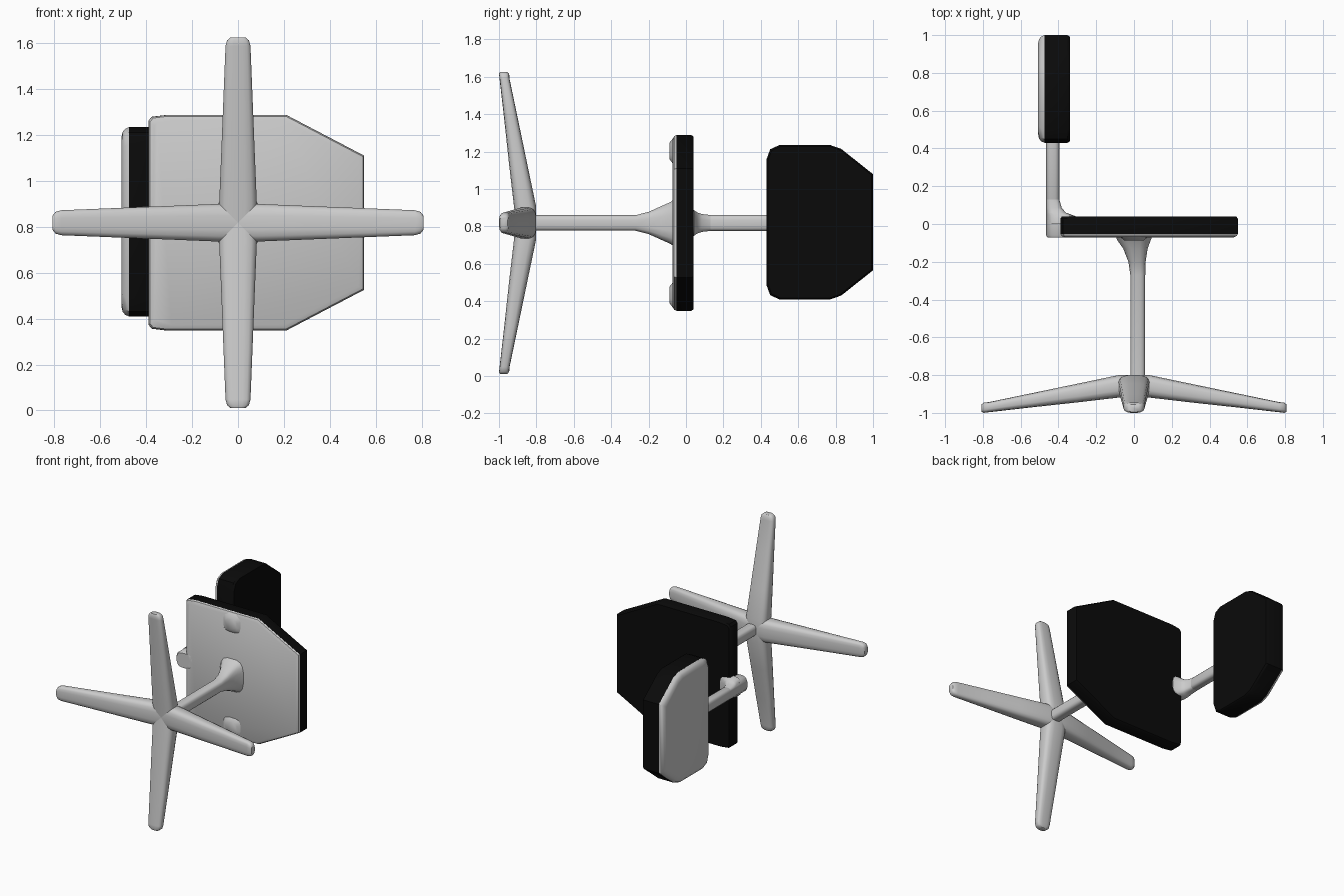
import bpy, bmesh, math
from mathutils import Vector

cube = bpy.data.objects.get("Cube")
if cube:
    bpy.data.objects.remove(cube, do_unlink=True)

MID = 0.818  # height of the chair's centre line


def material(name, rgb):
    m = bpy.data.materials.new(name)
    m.use_nodes = True
    colour = (*rgb, 1)
    m.diffuse_color = colour
    m.node_tree.nodes["Principled BSDF"].inputs["Base Color"].default_value = colour
    return m


grey = material("light grey", (0.6, 0.6, 0.6))
black = material("black", (0.003, 0.003, 0.003))


def loft(name, rings, mat, angle=40):
    """Skin a run of equal-length rings and cap both ends."""
    bm = bmesh.new()
    loops = [[bm.verts.new(p) for p in ring] for ring in rings]
    n = len(loops[0])
    for a, b in zip(loops, loops[1:]):
        for i in range(n):
            j = (i + 1) % n
            bm.faces.new((a[i], a[j], b[j], b[i]))
    bm.faces.new(loops[0])
    bm.faces.new(loops[-1])
    bmesh.ops.recalc_face_normals(bm, faces=bm.faces)
    mesh = bpy.data.meshes.new(name)
    bm.to_mesh(mesh)
    bm.free()
    mesh.materials.append(mat)
    ob = bpy.data.objects.new(name, mesh)
    bpy.context.collection.objects.link(ob)
    bpy.ops.object.select_all(action='DESELECT')
    ob.select_set(True)
    bpy.context.view_layer.objects.active = ob
    bpy.ops.object.shade_smooth_by_angle(angle=math.radians(angle))
    return ob


def rounded(hu, hv, n=16, power=0.6):
    """Rounded-box cross-section with half sizes hu and hv."""
    pts = []
    for i in range(n):
        t = 2 * math.pi * (i + 0.5) / n
        c, s = math.cos(t), math.sin(t)
        pts.append((hu * math.copysign(abs(c) ** power, c),
                    hv * math.copysign(abs(s) ** power, s)))
    return pts


def y_post(name, sections, n=16):
    """Post along y; each section is (y, x low, x high, half height)."""
    rings = []
    for y, lo, hi, hz in sections:
        rings.append([Vector(((lo + hi) / 2 + u, y, MID + v))
                      for u, v in rounded((hi - lo) / 2, hz, n)])
    return loft(name, rings, grey)


def slab(name, outline, layers, place, mat):
    """Outline (a, b) stacked in layers of (depth, inset)."""
    ca = (min(p[0] for p in outline) + max(p[0] for p in outline)) / 2
    ha = max(p[0] for p in outline) - ca
    hb = max(p[1] for p in outline)
    rings = [[place(ca + (a - ca) * (1 - i / ha), b * (1 - i / hb), d)
              for a, b in outline] for d, i in layers]
    return loft(name, rings, mat, 35)


def mirrored(half):
    return half + [(a, -b) for a, b in reversed(half)]


# Star base: four tapered legs; sections are (radius, half width, y low, y high)
leg_sections = [(0.0, 0.08, -0.91, -0.80), (0.085, 0.083, -0.92, -0.80),
                (0.30, 0.074, -0.945, -0.845), (0.55, 0.064, -0.972, -0.897),
                (0.77, 0.055, -0.997, -0.943), (0.795, 0.048, -1.0, -0.945),
                (0.808, 0.032, -0.995, -0.955)]
for k, side in enumerate(("left", "upper", "right", "lower")):
    turn = k * math.pi / 2
    out = Vector((math.cos(turn), 0, math.sin(turn)))
    across = Vector((-out.z, 0, out.x))
    rings = []
    for r, w, lo, hi in leg_sections:
        centre = Vector((0, (lo + hi) / 2, MID)) + out * r
        rings.append([centre + across * u + Vector((0, v, 0))
                      for u, v in rounded(w, (hi - lo) / 2)])
    loft(side + "_base_leg", rings, grey, 50)

# Central column flaring into the seat
y_post("column", [(-0.86, -0.02, 0.06, 0.042), (-0.27, -0.02, 0.06, 0.042),
                  (-0.20, -0.03, 0.062, 0.06), (-0.13, -0.058, 0.073, 0.092),
                  (-0.085, -0.09, 0.09, 0.112), (-0.06, -0.10, 0.10, 0.13)])

# Seat cushion and its shell
seat_outline = mirrored([(-0.39, 0.445), (-0.375, 0.462), (-0.31, 0.47),
                         (0.21, 0.47), (0.55, 0.292)])


def seat_place(a, b, d):
    return Vector((a, d, MID + b))


slab("seat_cushion", seat_outline, [(-0.052, 0), (0.028, 0), (0.04, 0.008)],
     seat_place, black)
slab("seat_shell", seat_outline, [(-0.05, 0), (-0.063, 0.006), (-0.072, 0.025)],
     seat_place, grey)

# Small mounting pads under the seat
for side, s in (("upper", 1), ("lower", -1)):
    rings = []
    for y, grow in ((-0.065, 0.03), (-0.088, 0)):
        rings.append([Vector((u, y, MID + s * 0.385 + v))
                      for u, v in rounded(0.05 + grow, 0.045 + grow)])
    loft(side + "_seat_pad", rings, grey)

# Backrest cushion and its shell
back_outline = mirrored([(0.43, 0.335), (0.45, 0.39), (0.50, 0.413),
                         (0.77, 0.413), (0.83, 0.392), (1.0, 0.257)])


def back_place(a, b, d):
    return Vector((d, a, MID + 0.004 + b))


slab("backrest_cushion", back_outline, [(-0.475, 0), (-0.352, 0), (-0.34, 0.008)],
     back_place, black)
slab("backrest_shell", back_outline,
     [(-0.474, 0), (-0.492, 0.008), (-0.503, 0.022), (-0.508, 0.045)],
     back_place, grey)

# Backrest arm with its foot under the seat and gusset on top
y_post("backrest_arm", [(-0.072, -0.458, -0.40, 0.036), (-0.062, -0.465, -0.395, 0.043),
                        (0.48, -0.465, -0.395, 0.043)])
y_post("arm_foot", [(-0.072, -0.455, -0.33, 0.055), (-0.06, -0.463, -0.31, 0.062),
                    (0.02, -0.463, -0.31, 0.062)])
y_post("arm_gusset", [(0.0, -0.46, -0.30, 0.072), (0.042, -0.46, -0.31, 0.07),
                      (0.06, -0.462, -0.36, 0.057), (0.085, -0.464, -0.382, 0.048),
                      (0.13, -0.465, -0.395, 0.043)])
